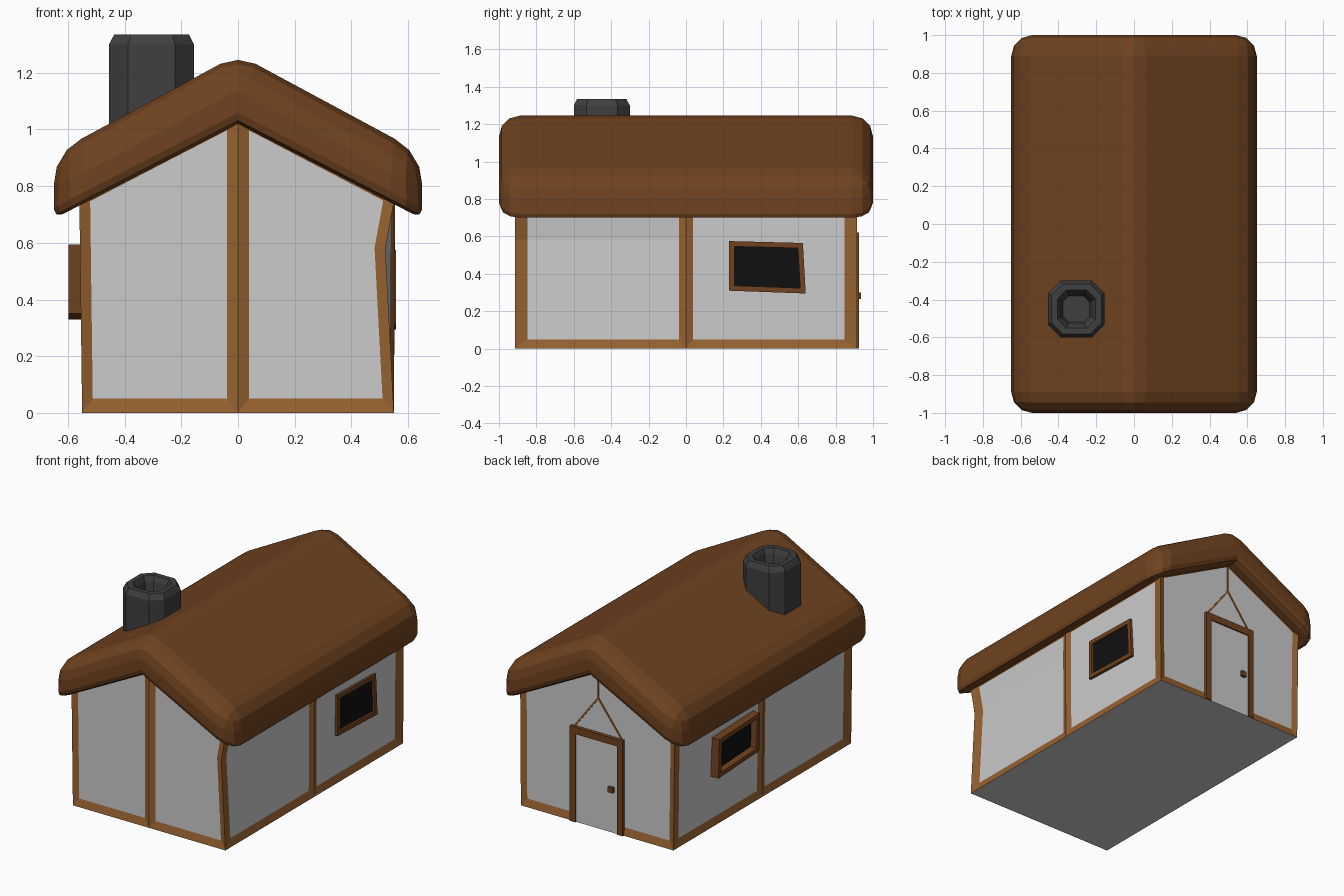
import bpy, bmesh
from math import copysign
from mathutils import Vector

if "Cube" in bpy.data.objects:
    bpy.data.objects.remove(bpy.data.objects["Cube"])


def mat(name, r, g, b):
    m = bpy.data.materials.new(name)
    m.diffuse_color = (r, g, b, 1)
    m.use_nodes = True
    m.node_tree.nodes["Principled BSDF"].inputs["Base Color"].default_value = m.diffuse_color
    return m


PLASTER = mat("plaster", .8, .8, .8)
TIMBER = mat("timber", .30, .12, .03)
BROWN = mat("dark_brown", .16, .055, .014)
STONE = mat("stone", .05, .05, .05)
GLASS = mat("glass", .005, .005, .005)


def finish(name, bm, *mats):
    bmesh.ops.recalc_face_normals(bm, faces=bm.faces[:])
    me = bpy.data.meshes.new(name)
    bm.to_mesh(me)
    bm.free()
    for m in mats:
        me.materials.append(m)
    ob = bpy.data.objects.new(name, me)
    bpy.context.collection.objects.link(ob)
    return ob


def prism_bm(pts, depth):
    """Closed prism from a 3D outline swept along a vector; returns the far cap too."""
    bm = bmesh.new()
    a = [bm.verts.new(p) for p in pts]
    b = [bm.verts.new(Vector(p) + Vector(depth)) for p in pts]
    bm.faces.new(a)
    cap = bm.faces.new(b)
    for i in range(len(a)):
        j = (i + 1) % len(a)
        bm.faces.new((a[i], a[j], b[j], b[i]))
    bmesh.ops.recalc_face_normals(bm, faces=bm.faces[:])
    bm.normal_update()
    return bm, cap


def xz_prism(name, pts, y0, y1, material):
    bm, _ = prism_bm([(x, y0, z) for x, z in pts], (0, y1 - y0, 0))
    return finish(name, bm, material)


def bevel(bm, edges, offset, segments):
    bmesh.ops.bevel(bm, geom=edges, offset=offset, offset_type='OFFSET', segments=segments,
                    profile=.5, affect='EDGES', clamp_overlap=False, material=-1)


# Walls: gabled body with inset plaster panels and one crooked front corner
bm = bmesh.new()
Y = .915
v = {}
for k, y in (("f", -Y), ("m", 0), ("b", Y)):
    for n, x, z in (("A", -.55, 0), ("B", .55, 0), ("C", .555, .77), ("D", -.56, .77)):
        v[n + k] = bm.verts.new((x, y, z))
v["Rf"] = bm.verts.new((0, -Y, 1.06))
v["Rb"] = bm.verts.new((0, Y, 1.06))
v["Mf"] = bm.verts.new((0, -Y, 0))
v["Sf"] = bm.verts.new((.52, -Y, .58))
v["Sm"] = bm.verts.new((.553, 0, .58))


def face(names, index=1):
    f = bm.faces.new([v[n] for n in names.split()])
    f.material_index = index
    return f


ends = [[face("Af Mf Rf Df")], [face("Mf Bf Sf Cf Rf")], [face("Bb Ab Db Rb Cb")]]
sides = [[face("Bf Bm Sm Sf"), face("Sf Sm Cm Cf")], [face("Bm Bb Cb Cm Sm")],
         [face("Af Df Dm Am")], [face("Am Dm Db Ab")]]
face("Cf Cm Cb Rb Rf")
face("Df Rf Rb Db Dm")
face("Af Am Ab Bb Bm Bf Mf", 0)
bmesh.ops.recalc_face_normals(bm, faces=bm.faces[:])
bm.normal_update()
for group in ends + sides:
    bmesh.ops.inset_region(bm, faces=group, thickness=.038, depth=-.012,
                           use_boundary=True, use_even_offset=True)
    for f in group:
        f.material_index = 0
    for p in {p for f in group for p in f.verts}:
        if p.co.z < .1:
            p.co.z = .05
        if group in sides and abs(p.co.y) > .8:
            p.co.y -= copysign(.03, p.co.y)
finish("walls", bm, PLASTER, TIMBER)

# Roof: thick thatch slab, strongly rounded on top and lightly underneath
prof = [(-.65, .685), (-.65, .915), (0, 1.265), (.65, .915), (.65, .685), (0, 1.02)]
bm, _ = prism_bm([(x, -1, z) for x, z in prof], (0, 2, 0))


def above(p):
    return p.z - (1.02 - .5154 * abs(p.x))


def mid(e):
    return (e.verts[0].co + e.verts[1].co) / 2


bevel(bm, [e for e in bm.edges if mid(e).z > 1.26 and abs(mid(e).y) < .5], .07, 2)
bevel(bm, [e for e in bm.edges if above(mid(e)) > .1
           and not (abs(mid(e).x) < .1 and abs(mid(e).y) < .5)], .11, 3)
bevel(bm, [e for e in bm.edges if all(abs(above(p.co)) < .002 for p in e.verts)
           and abs(mid(e).x) > .001], .035, 2)
finish("roof", bm, BROWN)

# Chimney: stacked chamfered squares, turning inwards to form the flue
bm = bmesh.new()
rings = []
for h, z in ((.15, .9), (.15, 1.3), (.132, 1.335), (.1, 1.335), (.085, 1.305), (.07, 1.22)):
    c = h * .55
    pts = [(h, -c), (h, c), (c, h), (-c, h), (-h, c), (-h, -c), (-c, -h), (c, -h)]
    rings.append([bm.verts.new((x - .305, y - .45, z)) for x, y in pts])
for a, b in zip(rings, rings[1:]):
    for i in range(8):
        bm.faces.new((a[i], a[(i + 1) % 8], b[(i + 1) % 8], b[i]))
bm.faces.new(rings[0])
bm.faces.new(rings[-1])
finish("chimney", bm, STONE)


# Windows: crooked frame blocks with a sunken dark pane
def window(name, corners, x0, x1, sink):
    bm, cap = prism_bm([(x0, y, z) for y, z in corners], (x1 - x0, 0, 0))
    bmesh.ops.inset_region(bm, faces=[cap], thickness=.028, use_boundary=True,
                           use_even_offset=True)
    bmesh.ops.inset_region(bm, faces=[cap], thickness=.0005, depth=-sink,
                           use_boundary=True, use_even_offset=True)
    cap.material_index = 1
    finish(name, bm, BROWN, GLASS)


window("right_window", [(.23, .31), (.64, .295), (.625, .565), (.23, .575)], .53, .558, .013)
window("left_window", [(.10, .35), (.52, .33), (.51, .58), (.09, .595)], -.53, -.598, .043)

# Back door: leaf, frame, knob and thin gable trim
xz_prism("door_leaf", [(-.16, 0), (.16, 0), (.16, .59), (-.16, .59)], .88, .917, PLASTER)
xz_prism("door_frame", [(-.19, 0), (-.19, .62), (.19, .62), (.19, 0), (.15, 0),
                        (.15, .575), (-.15, .575), (-.15, 0)], .89, .926, BROWN)
xz_prism("door_knob", [(-.125, .265), (-.09, .265), (-.09, .3), (-.125, .3)], .91, .935, BROWN)
xz_prism("gable_trim", [(-.175, .62), (-.005, .846), (-.005, 1.04), (.005, 1.04),
                        (.005, .846), (.175, .62), (.162, .62), (0, .833), (-.162, .62)],
         .89, .908, TIMBER)
